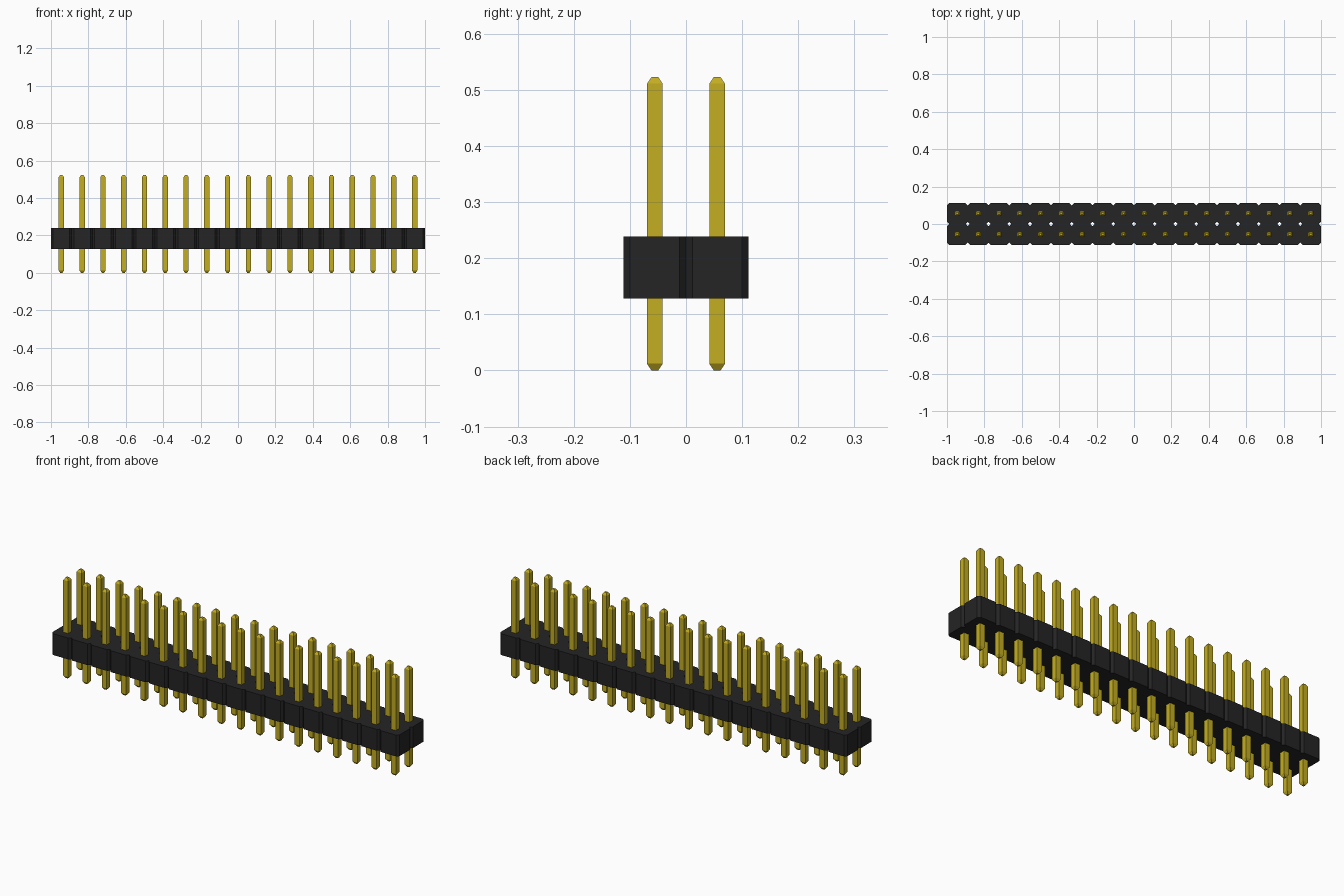
import bpy, bmesh

if "Cube" in bpy.data.objects:
    bpy.data.objects.remove(bpy.data.objects["Cube"], do_unlink=True)

COLS, ROWS = 18, 2
PITCH = 2 / COLS
BODY_Z0, BODY_Z1 = 0.128, 0.239
CHAMFER = 0.0115
PIN_TOP, PIN_HALF, TIP_HALF, TIP_LEN = 0.523, 0.014, 0.006, 0.012


def material(name, rgb):
    m = bpy.data.materials.new(name)
    m.use_nodes = True
    m.diffuse_color = (*rgb, 1)
    m.node_tree.nodes["Principled BSDF"].inputs["Base Color"].default_value = (*rgb, 1)
    return m


def finish(bm, name, mat):
    bmesh.ops.remove_doubles(bm, verts=bm.verts, dist=1e-5)
    bmesh.ops.recalc_face_normals(bm, faces=bm.faces)
    me = bpy.data.meshes.new(name)
    bm.to_mesh(me)
    bm.free()
    me.materials.append(mat)
    ob = bpy.data.objects.new(name, me)
    bpy.context.collection.objects.link(ob)
    return ob


def centre(col, row):
    return (col - (COLS - 1) / 2) * PITCH, (row - (ROWS - 1) / 2) * PITCH


black = material("black plastic", (0.018, 0.018, 0.018))
gold = material("gold metal", (0.55, 0.42, 0.016))

# Housing: a grid of chamfered cells, open where two cells join
h, s = PITCH / 2, PITCH / 2 - CHAMFER
octagon = [(h, -s), (h, s), (s, h), (-s, h), (-h, s), (-h, -s), (-s, -h), (s, -h)]
neighbour = {0: (1, 0), 2: (0, 1), 4: (-1, 0), 6: (0, -1)}
bm = bmesh.new()
for col in range(COLS):
    for row in range(ROWS):
        cx, cy = centre(col, row)
        low, high = ([bm.verts.new((cx + x, cy + y, z)) for x, y in octagon]
                     for z in (BODY_Z0, BODY_Z1))
        bm.faces.new(low[::-1])
        bm.faces.new(high)
        for i in range(8):
            if i in neighbour:
                c, r = col + neighbour[i][0], row + neighbour[i][1]
                if 0 <= c < COLS and 0 <= r < ROWS:
                    continue
            j = (i + 1) % 8
            bm.faces.new((low[i], low[j], high[j], high[i]))
finish(bm, "housing", black)

# Pins: square posts tapered at both ends, sharing one mesh
profile = [(TIP_HALF, 0), (PIN_HALF, TIP_LEN),
           (PIN_HALF, PIN_TOP - TIP_LEN), (TIP_HALF, PIN_TOP)]
bm = bmesh.new()
rings = [[bm.verts.new((x * r, y * r, z)) for x, y in ((-1, -1), (1, -1), (1, 1), (-1, 1))]
         for r, z in profile]
bm.faces.new(rings[0][::-1])
bm.faces.new(rings[-1])
for a, b in zip(rings, rings[1:]):
    for i in range(4):
        j = (i + 1) % 4
        bm.faces.new((a[i], a[j], b[j], b[i]))
first = finish(bm, "pin", gold)
for row in range(ROWS):
    for col in range(COLS):
        ob = first
        if row or col:
            ob = bpy.data.objects.new("pin", first.data)
            bpy.context.collection.objects.link(ob)
        ob.name = f"{('front', 'back')[row]}_pin_{col + 1}"
        ob.location = (*centre(col, row), 0)
